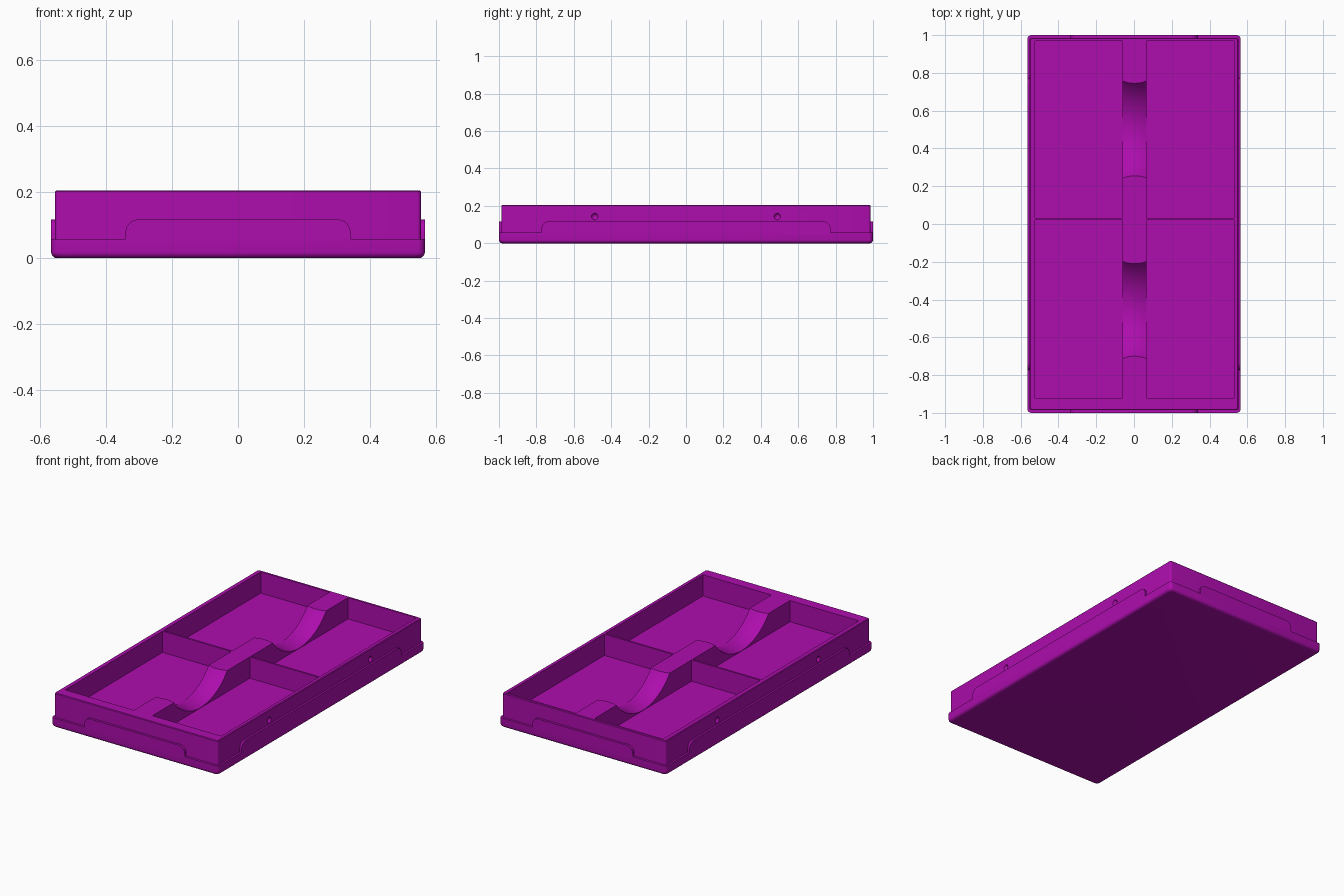
import bpy, bmesh
from math import sin, cos, pi
from mathutils import Matrix, Vector

default = bpy.data.objects.get("Cube")
if default:
    bpy.data.objects.remove(default)

purple = bpy.data.materials.new("purple plastic")
colour = (0.42, 0.004, 0.42, 1)
purple.diffuse_color = colour
purple.use_nodes = True
purple.node_tree.nodes["Principled BSDF"].inputs["Base Color"].default_value = colour
purple.node_tree.nodes["Principled BSDF"].inputs["Roughness"].default_value = 0.6

TOP, FLOOR, LEDGE, TAB = 0.205, 0.075, 0.057, 0.117


def finish(bm, name):
    bmesh.ops.recalc_face_normals(bm, faces=bm.faces)
    mesh = bpy.data.meshes.new(name)
    bm.to_mesh(mesh)
    bm.free()
    obj = bpy.data.objects.new(name, mesh)
    bpy.context.collection.objects.link(obj)
    mesh.materials.append(purple)
    return obj


def loft(rings, name):
    """Skin a stack of closed point rings and cap both ends."""
    bm = bmesh.new()
    loops = [[bm.verts.new(p) for p in ring] for ring in rings]
    for a, b in zip(loops, loops[1:]):
        for i in range(len(a)):
            j = (i + 1) % len(a)
            bm.faces.new((a[i], a[j], b[j], b[i]))
    bm.faces.new(loops[0])
    bm.faces.new(loops[-1])
    return finish(bm, name)


def round_rect(hx, hy, r, z, steps=5):
    pts = []
    for k, (sx, sy) in enumerate(((1, 1), (-1, 1), (-1, -1), (1, -1))):
        for i in range(steps + 1):
            a = pi / 2 * (k + i / steps)
            pts.append((sx * (hx - r) + r * cos(a), sy * (hy - r) + r * sin(a), z))
    return pts


def box(x0, x1, y0, y1, z0, z1, name):
    return loft([[(x0, y0, z), (x1, y0, z), (x1, y1, z), (x0, y1, z)] for z in (z0, z1)], name)


def activate(obj):
    bpy.ops.object.select_all(action='DESELECT')
    obj.select_set(True)
    bpy.context.view_layer.objects.active = obj


def carve(obj, cutter):
    cutter.hide_render = True
    activate(obj)
    mod = obj.modifiers.new("carve", 'BOOLEAN')
    mod.operation, mod.solver, mod.object = 'DIFFERENCE', 'EXACT', cutter
    bpy.ops.object.modifier_apply(modifier=mod.name)
    bpy.data.objects.remove(cutter)


def smooth(obj):
    activate(obj)
    bpy.ops.object.shade_smooth_by_angle(angle=pi / 6)


# Base plate with a rounded underside
HX, HY, R = 0.565, 1.0, 0.022
rings = []
for i in range(6):
    a = pi / 2 * i / 5
    inset = 0.018 * (1 - sin(a))
    rings.append(round_rect(HX - inset, HY - inset, R, 0.018 * (1 - cos(a))))
rings.append(round_rect(HX, HY, R, LEDGE))
base = loft(rings, "base_plate")
smooth(base)

# Tray body with a small chamfer on the rim
BX, BY = 0.553, 0.986
tray = loft([round_rect(BX, BY, 0.012, 0.04),
             round_rect(BX, BY, 0.012, TOP - 0.004),
             round_rect(BX - 0.004, BY - 0.004, 0.01, TOP)], "tray_body")

# Four pockets either side of the central rib
RIB = (-0.06, 0.066)
for x0, x1 in ((-0.525, RIB[0]), (RIB[1], 0.53)):
    for y0, y1 in ((0.032, 0.97), (-0.92, 0.02)):
        carve(tray, box(x0, x1, y0, y1, FLOOR, 0.3, "pocket_cutter"))

# Finger scoops: spool-shaped cuts through the rib, waisted at its middle
mid, half = sum(RIB) / 2, (RIB[1] - RIB[0]) / 2
for cy in (0.5, -0.455):
    spool = []
    for i in range(9):
        t = -1 + i / 4
        r = 0.313 + 0.01 * t * t
        x = mid + t * (half + 0.001)
        spool.append([(x, cy + r * cos(2 * pi * k / 96), 0.4 + r * sin(2 * pi * k / 96))
                      for k in range(96)])
    carve(tray, loft(spool, "scoop_cutter"))

# Round dimples in the long sides
for sx in (-1, 1):
    for y in (-0.488, 0.488):
        bm = bmesh.new()
        bmesh.ops.create_uvsphere(bm, u_segments=20, v_segments=12, radius=0.018,
                                  matrix=Matrix.Translation((sx * (BX + 0.003), y, 0.143)))
        carve(tray, finish(bm, "dimple_cutter"))
smooth(tray)


# Raised tabs with rounded shoulders on all four sides
def tab(half_width, inner, outer, angle, name):
    r = 0.04
    arc = [(half_width - r + r * cos(a), TAB - r + r * sin(a))
           for a in (pi / 2 * i / 8 for i in range(9))]
    outline = [(half_width, LEDGE - 0.01)] + arc
    outline += [(-u, z) for u, z in reversed(outline)]
    obj = loft([[(u, -d, z) for u, z in outline] for d in (inner, outer)], name)
    obj.data.transform(Matrix.Rotation(angle, 4, 'Z'))
    smooth(obj)


tab(0.34, BY - 0.005, HY, 0, "front_tab")
tab(0.34, BY - 0.005, HY, pi, "back_tab")
tab(0.773, BX - 0.005, HX, pi / 2, "left_tab")
tab(0.773, BX - 0.005, HX, -pi / 2, "right_tab")
